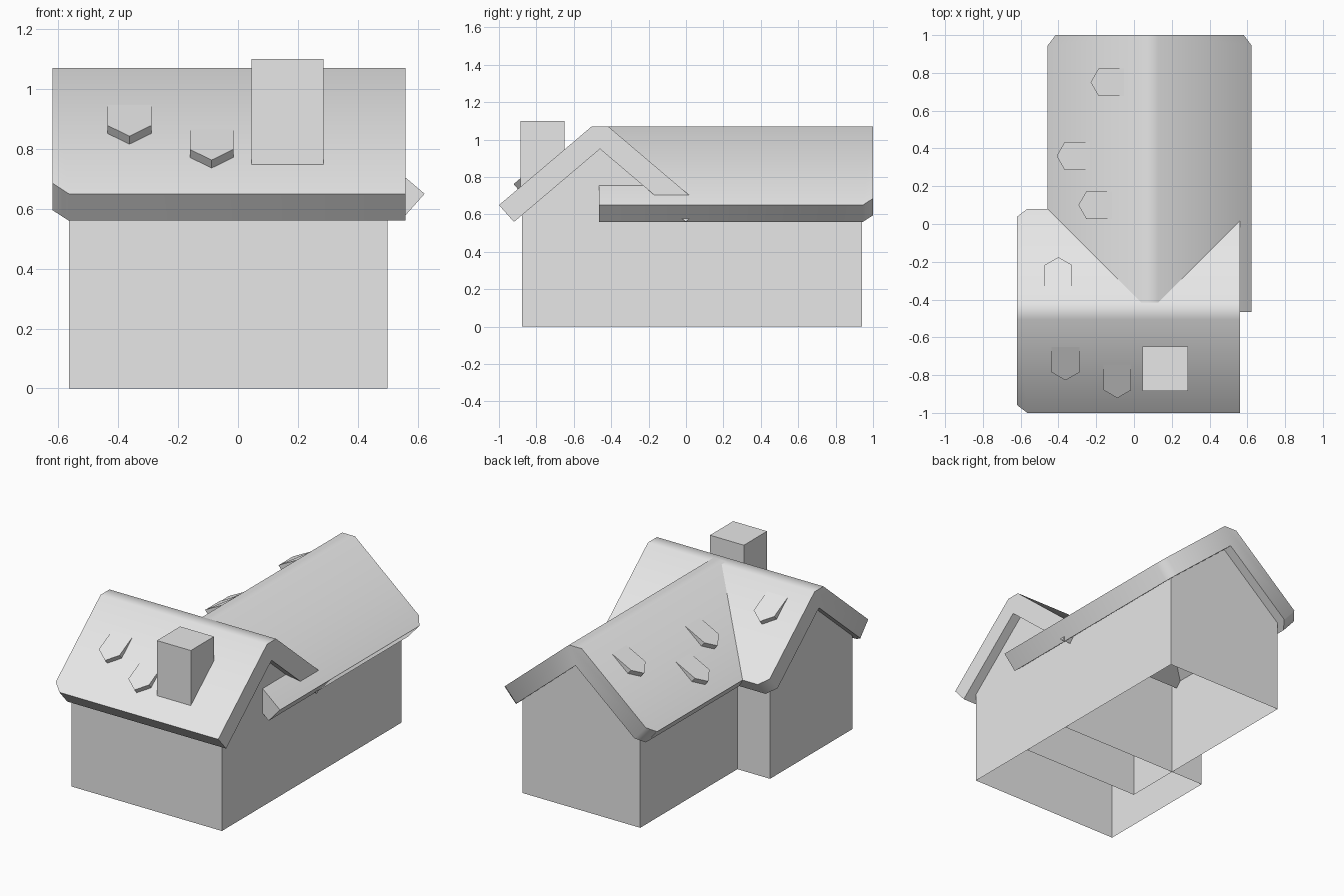
import bpy, bmesh, math
from mathutils import Vector

cube = bpy.data.objects.get("Cube")
if cube:
    bpy.data.objects.remove(cube, do_unlink=True)

GREY = bpy.data.materials.new("plain_grey")
GREY.use_nodes = True
GREY.diffuse_color = (0.8, 0.8, 0.8, 1)
GREY.node_tree.nodes["Principled BSDF"].inputs["Base Color"].default_value = (0.8, 0.8, 0.8, 1)

# Each wing maps (along its ridge, across it, height) to world space
FRONT_Y, REAR_X = -0.46, 0.083


def front(a, u, z):
    return Vector((a, FRONT_Y + u, z))


def rear(a, u, z):
    return Vector((REAR_X + u, a, z))


def finish(bm, name, smooth=False):
    bmesh.ops.recalc_face_normals(bm, faces=bm.faces)
    mesh = bpy.data.meshes.new(name)
    bm.to_mesh(mesh)
    bm.free()
    mesh.materials.append(GREY)
    obj = bpy.data.objects.new(name, mesh)
    bpy.context.collection.objects.link(obj)
    if smooth:
        bpy.ops.object.select_all(action='DESELECT')
        obj.select_set(True)
        bpy.context.view_layer.objects.active = obj
        bpy.ops.object.shade_smooth_by_angle(angle=math.radians(50))
    return obj


def extrude_profile(bm, place, profile, start, end, skip=()):
    """Sweep a gable-shaped profile along a ridge, leaving out the skipped sides."""
    rings = [[bm.verts.new(place(a, u, z)) for u, z in profile] for a in (start, end)]
    for ring in rings:
        bm.faces.new(ring)
    n = len(profile)
    for i in range(n):
        if i not in skip:
            j = (i + 1) % n
            bm.faces.new((rings[0][i], rings[0][j], rings[1][j], rings[1][i]))
    return rings


# Roof section: flat ridge, straight slopes, eaves cut square to the slope
EAVE, RIDGE = (0.54, 0.65), (0.045, 1.07)
ROOF = [EAVE, RIDGE, (-RIDGE[0], RIDGE[1]), (-EAVE[0], EAVE[1]),
        (-0.46, 0.56), (0, 0.95), (0.46, 0.56)]
# Wall section: open underneath and open below the roof
WALL = [(-0.417, 0), (-0.417, 0.6), (0, 0.955), (0.417, 0.6), (0.417, 0)]


def roof(name, place, inner, outer):
    bm = bmesh.new()
    ring = extrude_profile(bm, place, ROOF, inner, outer)[1]
    # clipped eave corners on the free end
    corners = [bm.edges.get((ring[0], ring[6])), bm.edges.get((ring[3], ring[4]))]
    bmesh.ops.bevel(bm, geom=corners, offset=0.055, segments=1, affect='EDGES')
    finish(bm, name, smooth=True)


def walls(name, place, start, end):
    bm = bmesh.new()
    extrude_profile(bm, place, WALL, start, end, skip=(1, 2, 4))
    finish(bm, name)


roof("front_roof", front, 0.56, -0.62)
roof("rear_roof", rear, -0.465, 1.0)
walls("front_walls", front, 0.5, -0.565)
walls("rear_walls", rear, -0.4, 0.94)

# Chimney
bm = bmesh.new()
bmesh.ops.create_cube(bm, size=1)
for v in bm.verts:
    v.co = Vector((0.165, -0.767, 0.923)) + Vector((v.co.x * 0.24, v.co.y * 0.235, v.co.z * 0.355))
finish(bm, "chimney")

# Raised pointed shingles: flush at the top, thick at the tip
PITCH = math.atan2(RIDGE[1] - EAVE[1], EAVE[0] - RIDGE[0])


def shingle(name, place, along, top, side):
    """top is the distance of the upper edge from the ridge line."""
    bm = bmesh.new()

    def point(t, s, n):
        u = top + s * math.cos(PITCH) + n * math.sin(PITCH)
        z = (RIDGE[1] - (top - RIDGE[0]) * math.tan(PITCH)
             - s * math.sin(PITCH) + n * math.cos(PITCH))
        return bm.verts.new(place(along + t, side * u, z))

    half, sink, thick = 0.073, -0.004, 0.035
    upper = [point(-half, 0, 0), point(half, 0, 0)]
    outline = [(half, 0.148), (0, 0.203), (-half, 0.148)]
    low = [point(t, s, sink) for t, s in outline]
    high = [point(t, s, thick) for t, s in outline]
    bm.faces.new(upper + high)
    bm.faces.new(upper + low)
    bm.faces.new((upper[1], low[0], high[0]))
    bm.faces.new((upper[0], low[2], high[2]))
    for i in range(2):
        bm.faces.new((low[i], low[i + 1], high[i + 1], high[i]))
    finish(bm, name)


for i, (place, along, top, side) in enumerate([
        (front, -0.3625, 0.19, -1), (front, -0.088, 0.284, -1), (front, -0.4, 0.107, 1),
        (rear, 0.75, 0.135, -1), (rear, 0.36, 0.315, -1), (rear, 0.1, 0.2, -1)]):
    shingle(f"shingle_{i + 1}", place, along, top, side)
